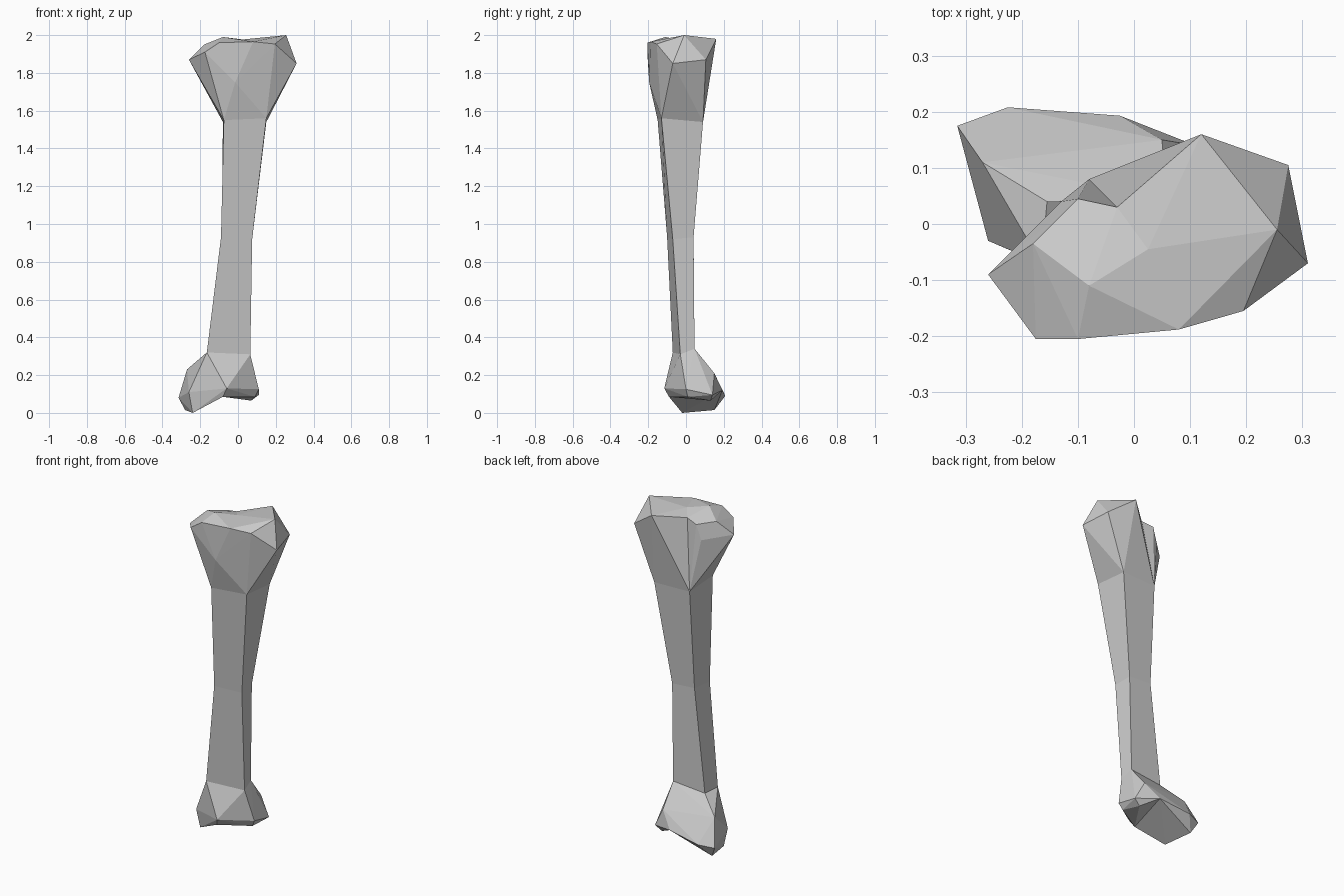
import bpy, bmesh

if "Cube" in bpy.data.objects:
    bpy.data.objects.remove(bpy.data.objects["Cube"])

# Four-sided shaft cross-sections: front left, front right, back right, back left
TOP = [(-.075, -.15, 1.55), (.15, -.13, 1.56), (.15, .09, 1.54), (-.08, .08, 1.54)]
MID = [(-.09, -.10, .93), (.075, -.07, .92), (.065, .04, .93), (-.085, .04, .94)]
LOW = [(-.165, -.07, .32), (.065, -.03, .31), (.055, .045, .34), (-.155, .04, .32)]


def hull(name, points):
    """Faceted solid wrapped around a few control points."""
    bm = bmesh.new()
    for p in points:
        bm.verts.new(p)
    bmesh.ops.convex_hull(bm, input=bm.verts[:])
    loose = [v for v in bm.verts if not v.link_faces]
    bmesh.ops.delete(bm, geom=loose, context='VERTS')
    bmesh.ops.recalc_face_normals(bm, faces=bm.faces[:])
    me = bpy.data.meshes.new(name)
    bm.to_mesh(me)
    bm.free()
    ob = bpy.data.objects.new(name, me)
    bpy.context.collection.objects.link(ob)
    return ob


def fuse(a, b, z0, z1):
    """Union b into a, then open the end that meets the shaft."""
    mod = a.modifiers.new("union", 'BOOLEAN')
    mod.operation, mod.solver, mod.object = 'UNION', 'EXACT', b
    bpy.context.view_layer.update()
    dg = bpy.context.evaluated_depsgraph_get()
    me = bpy.data.meshes.new_from_object(a.evaluated_get(dg))
    a.modifiers.clear()
    a.data = me
    bpy.data.objects.remove(b)
    bm = bmesh.new()
    bm.from_mesh(me)
    caps = [f for f in bm.faces if all(z0 < v.co.z < z1 for v in f.verts)]
    bmesh.ops.delete(bm, geom=caps, context='FACES')
    bm.to_mesh(me)
    bm.free()


# Shaft: loft through the three sections
verts = LOW + MID + TOP
faces = [(r + i, r + (i + 1) % 4, r + 4 + (i + 1) % 4, r + 4 + i)
         for r in (0, 4) for i in range(4)]
me = bpy.data.meshes.new("shaft")
me.from_pydata(verts, [], faces)
bpy.context.collection.objects.link(bpy.data.objects.new("shaft", me))

# Upper end: broad outer knob and rounded inner head sharing a seam
seam = [(.08, -.188, 1.965), (.025, -.045, 1.977), (-.03, .03, 1.957), (-.015, -.195, 1.75)]
knob = hull("upper_end", TOP + seam + [
    (.31, -.07, 1.85), (.255, -.01, 2.0), (.275, .105, 1.87),
    (.12, .16, 1.98), (.195, -.155, 1.953)])
head = hull("upper_head", [TOP[0], TOP[3]] + seam + [
    (-.10, -.205, 1.96), (-.175, -.205, 1.91), (-.26, -.09, 1.87),
    (-.18, -.035, 1.95), (-.08, -.11, 1.99), (-.10, .045, 1.94),
    (-.20, -.10, 1.78), (-.175, -.02, 1.82), (-.13, .04, 1.85)])
fuse(knob, head, 1.53, 1.57)

# Lower end: large inner condyle and small outer condyle with a groove between
groove = [(-.06, -.115, .13), (-.08, -.09, .085), (-.025, .193, .12), (.05, .15, .21)]
inner = hull("lower_end", LOW + groove + [
    (-.26, -.03, .11), (-.24, -.02, 0), (-.315, .175, .08),
    (-.27, .11, .23), (-.28, .15, .015), (-.225, .208, .09)])
outer = hull("lower_condyle", LOW + groove + [
    (.11, 0, .125), (.09, .01, .085), (.11, .14, .095), (.07, .13, .065)])
fuse(inner, outer, .30, .35)
